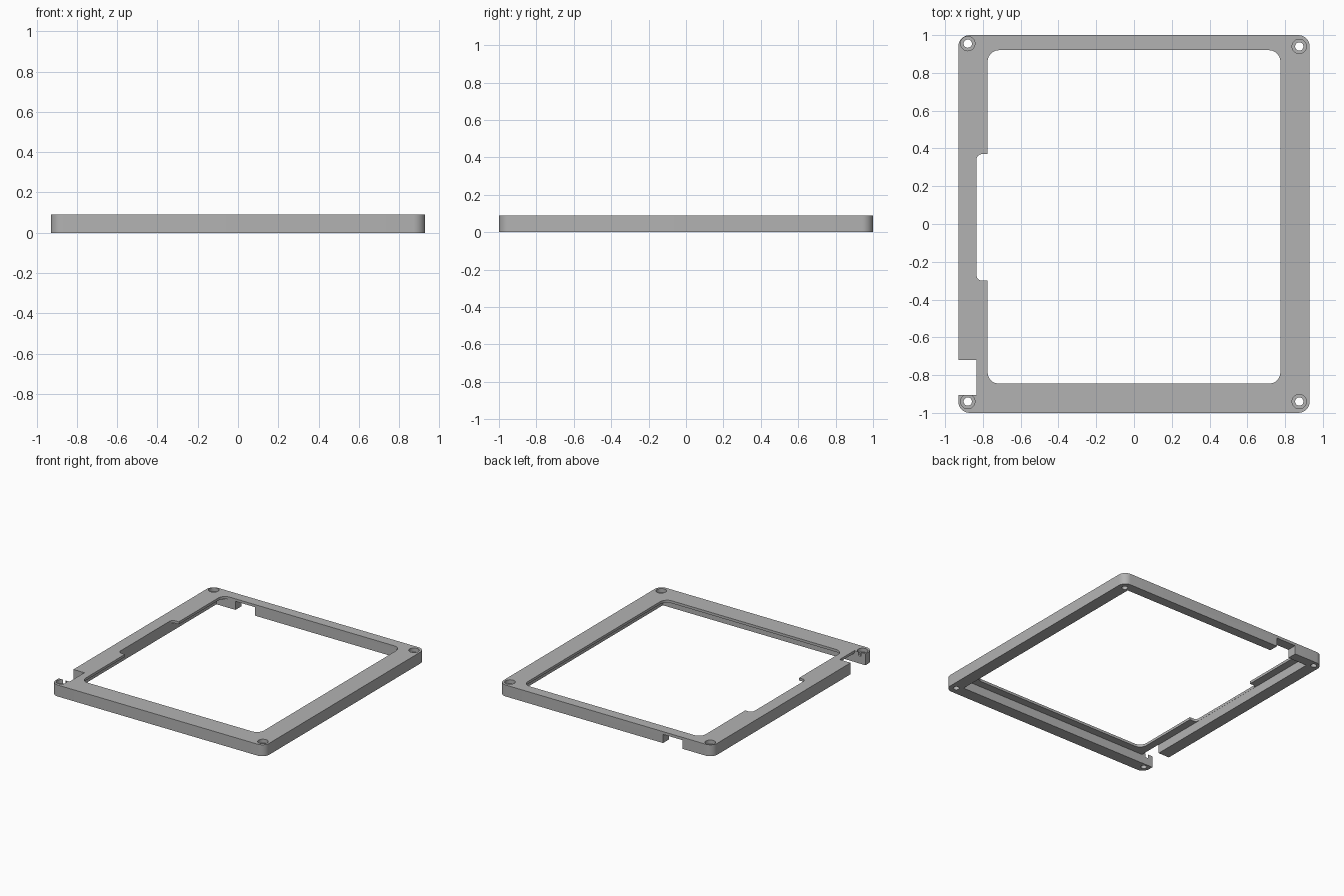
import bpy, bmesh
from math import cos, sin, pi

if "Cube" in bpy.data.objects:
    bpy.data.objects.remove(bpy.data.objects["Cube"])

HEIGHT, PLATE_UNDER = 0.09, 0.07

grey = bpy.data.materials.new("plain grey")
grey.use_nodes = True
colour = (0.45, 0.45, 0.45, 1)
grey.diffuse_color = colour
grey.node_tree.nodes["Principled BSDF"].inputs["Base Color"].default_value = colour


def prism(name, outline, z0, z1):
    """Extrude a flat outline from z0 to z1."""
    bm = bmesh.new()
    base = bm.faces.new([bm.verts.new((x, y, z0)) for x, y in outline])
    top = bmesh.ops.extrude_face_region(bm, geom=[base])["geom"]
    for v in top:
        if isinstance(v, bmesh.types.BMVert):
            v.co.z = z1
    bmesh.ops.recalc_face_normals(bm, faces=bm.faces)
    mesh = bpy.data.meshes.new(name)
    bm.to_mesh(mesh)
    bm.free()
    mesh.materials.append(grey)
    obj = bpy.data.objects.new(name, mesh)
    bpy.context.collection.objects.link(obj)
    return obj


def rounded(x0, x1, y0, y1, r, steps=8):
    """Rectangle outline with rounded corners."""
    corners = ((x1 - r, y1 - r), (x0 + r, y1 - r), (x0 + r, y0 + r), (x1 - r, y0 + r))
    return [(cx + r * cos((q + i / steps) * pi / 2), cy + r * sin((q + i / steps) * pi / 2))
            for q, (cx, cy) in enumerate(corners) for i in range(steps + 1)]


def box(x0, x1, y0, y1):
    return [(x0, y0), (x1, y0), (x1, y1), (x0, y1)]


def circle(x, y, r, n=32):
    return [(x + r * cos(2 * pi * i / n), y + r * sin(2 * pi * i / n)) for i in range(n)]


# Outer body
frame = prism("bezel_frame", rounded(-0.93, 0.93, -1, 1, 0.06), 0, HEIGHT)

# Recess under the top plate, window, side notch, wall gap and rear slot
cutters = [
    prism("recess_cutter", box(-0.835, 0.835, -0.905, 0.925), -0.1, PLATE_UNDER),
    prism("window_cutter", rounded(-0.775, 0.775, -0.845, 0.92, 0.06), -0.2, 0.2),
    prism("notch_cutter", rounded(-0.834, -0.6, -0.3, 0.37, 0.03), 0.03, 0.2),
    prism("gap_cutter", box(-1.1, -0.834, -0.904, -0.72), -0.3, 0.3),
    prism("slot_cutter", box(-0.67, -0.5, 0.9, 1.1), -0.05, PLATE_UNDER - 0.002),
]

# Counterbored screw holes
for x, y in ((-0.88, 0.955), (0.875, 0.94), (0.875, -0.94), (-0.88, -0.94)):
    cutters.append(prism("hole_cutter", circle(x, y, 0.022), -0.4, 0.4))
    cutters.append(prism("counterbore_cutter", circle(x, y, 0.038), HEIGHT - 0.03, 0.25))

for cutter in cutters:
    cutter.hide_render = True
    mod = frame.modifiers.new(cutter.name, "BOOLEAN")
    mod.operation = "DIFFERENCE"
    mod.solver = "EXACT"
    mod.object = cutter

# Bake the cuts and discard the cutters
bpy.context.view_layer.update()
baked = bpy.data.meshes.new_from_object(frame.evaluated_get(bpy.context.evaluated_depsgraph_get()))
frame.modifiers.clear()
frame.data = baked
for cutter in cutters:
    bpy.data.objects.remove(cutter)

bpy.ops.object.select_all(action="DESELECT")
frame.select_set(True)
bpy.context.view_layer.objects.active = frame
bpy.ops.object.shade_smooth_by_angle(angle=pi / 6)
